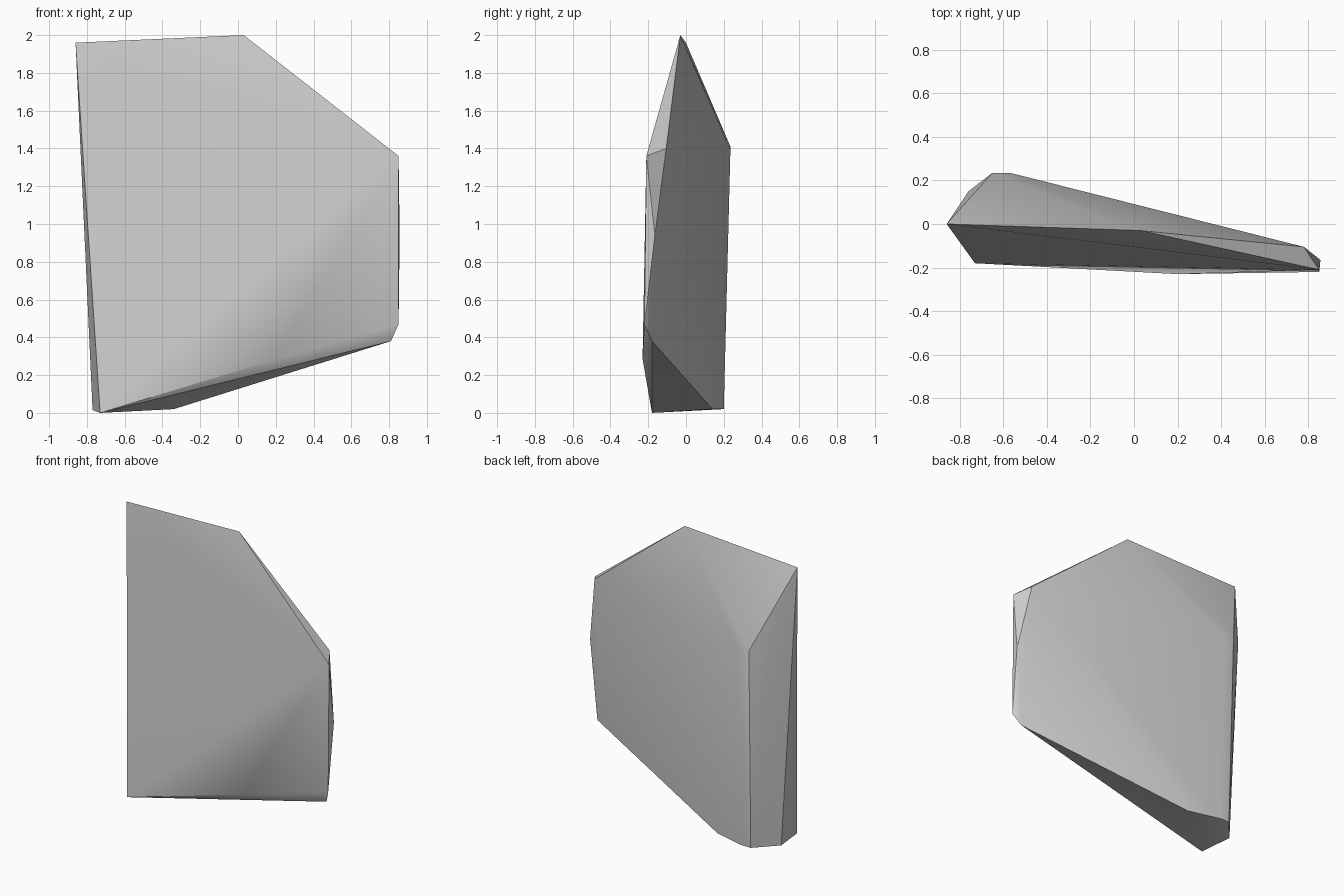
import bpy
import bmesh
import math

if "Cube" in bpy.data.objects:
    bpy.data.objects.remove(bpy.data.objects["Cube"], do_unlink=True)

# Stone colour
stone = bpy.data.materials.new("stone_grey")
stone.use_nodes = True
grey = (0.6, 0.6, 0.6, 1.0)
stone.diffuse_color = grey
stone.node_tree.nodes["Principled BSDF"].inputs["Base Color"].default_value = grey

# Corners of the slab, grouped by region
top_ridge = [(-0.86, 0.0, 1.96), (0.03, -0.03, 2.0)]
back_shoulder = [(-0.65, 0.235, 1.41), (-0.57, 0.235, 1.39), (-0.76, 0.15, 1.43)]
thin_end = [(0.78, -0.105, 1.40), (0.85, -0.21, 1.36), (0.856, -0.165, 0.94),
            (0.85, -0.22, 0.47), (0.81, -0.18, 0.38)]
front_lip = [(0.2, -0.23, 0.285)]
foot = [(-0.73, -0.18, 0.0), (-0.77, 0.05, 0.015), (-0.64, 0.2, 0.02),
        (-0.57, 0.2, 0.02), (-0.34, 0.14, 0.02)]

# Wrap the corners in a closed faceted skin
bm = bmesh.new()
for corner in top_ridge + back_shoulder + thin_end + front_lip + foot:
    bm.verts.new(corner)
hull = bmesh.ops.convex_hull(bm, input=bm.verts[:])
loose = [v for v in bm.verts if not v.link_faces]
bmesh.ops.delete(bm, geom=loose, context="VERTS")
bmesh.ops.recalc_face_normals(bm, faces=bm.faces[:])

mesh = bpy.data.meshes.new("rock_slab")
bm.to_mesh(mesh)
bm.free()
mesh.materials.append(stone)
rock = bpy.data.objects.new("rock_slab", mesh)
bpy.context.collection.objects.link(rock)

# Soften shallow creases, keep the strong edges crisp
bpy.ops.object.select_all(action="DESELECT")
rock.select_set(True)
bpy.context.view_layer.objects.active = rock
bpy.ops.object.shade_smooth_by_angle(angle=math.radians(30))
